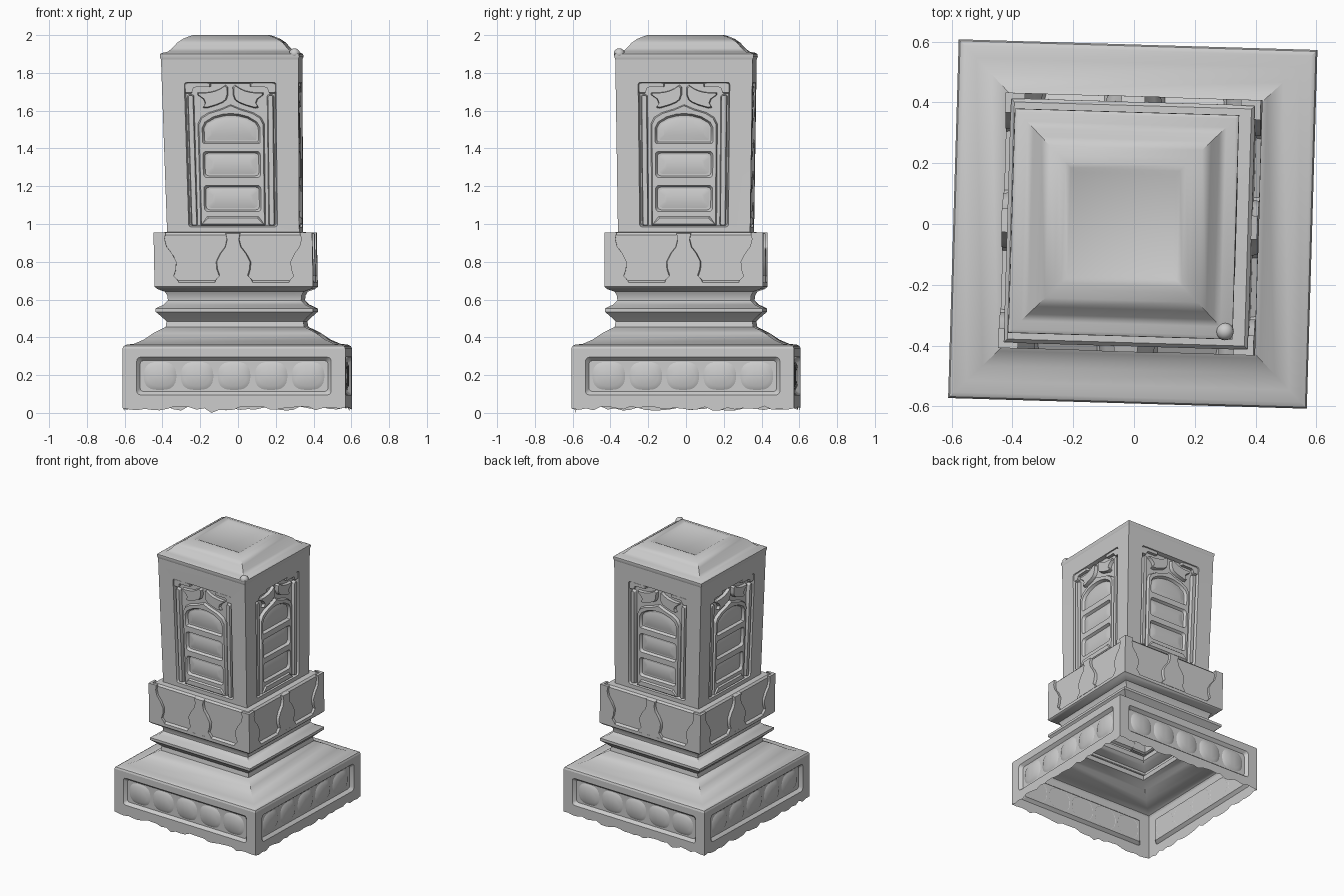
import bpy, bmesh, math, random
from mathutils import Matrix, Vector

if "Cube" in bpy.data.objects:
    bpy.data.objects.remove(bpy.data.objects["Cube"])

random.seed(4)
TURN = Matrix.Rotation(math.radians(-1.7), 3, 'Z')


def warp(p):
    # slight turn, lean and upward flare of the scanned pillar
    x, y, z = p
    s = 1 + 0.045 * (z - 1) if z > 0.96 else 1
    q = TURN @ Vector((x * s, y * s, z))
    q.x -= 0.004 + 0.03 * min(1, max(0, (z - 0.4) / 1.5))
    return q


def finish(name, bm, angle=38):
    bmesh.ops.remove_doubles(bm, verts=bm.verts, dist=0.0004)
    bmesh.ops.recalc_face_normals(bm, faces=bm.faces)
    for v in bm.verts:
        v.co = warp(v.co)
    me = bpy.data.meshes.new(name)
    bm.to_mesh(me)
    bm.free()
    ob = bpy.data.objects.new(name, me)
    bpy.context.collection.objects.link(ob)
    bpy.ops.object.select_all(action='DESELECT')
    ob.select_set(True)
    bpy.context.view_layer.objects.active = ob
    bpy.ops.object.shade_smooth_by_angle(angle=math.radians(angle))


def rect(u0, u1, z0, z1):
    return [(u0, z0), (u1, z0), (u1, z1), (u0, z1)]


def mirror(half):
    # closed symmetric outline from its right half, listed bottom to top
    return half + [(-u, z) for u, z in reversed(half) if abs(u) > 1e-6]


def flip(loop):
    return [(-u, z) for u, z in reversed(loop)]


def soften(loop, n=2, r=0.25):
    for _ in range(n):
        out = []
        for (a, b), (c, d) in zip(loop, loop[1:] + loop[:1]):
            out += [(a + (c - a) * r, b + (d - b) * r), (c + (a - c) * r, d + (b - d) * r)]
        loop = out
    return loop


def rounded(u0, u1, z0, z1, r=0.02):
    pts = []
    for cu, cz, a in ((u1 - r, z0 + r, -90), (u1 - r, z1 - r, 0),
                      (u0 + r, z1 - r, 90), (u0 + r, z0 + r, 180)):
        for i in range(4):
            t = math.radians(a + 30 * i)
            pts.append((cu + r * math.cos(t), cz + r * math.sin(t)))
    return pts


def shrink(loop, m):
    us, zs = [p[0] for p in loop], [p[1] for p in loop]
    cu, cz = (max(us) + min(us)) / 2, (max(zs) + min(zs)) / 2
    su = 1 - 2 * m / (max(us) - min(us))
    sz = 1 - 2 * m / (max(zs) - min(zs))
    return [(cu + (u - cu) * su, cz + (z - cz) * sz) for u, z in loop]


def ring(bm, loop, d, side):
    rot = Matrix.Rotation(side * math.pi / 2, 3, 'Z')
    return [bm.verts.new(rot @ Vector((u, -d, z))) for u, z in loop]


def panel(bm, loops, d, side):
    # flat sheet bounded by the first loop, the others are holes
    edges = []
    for loop in loops:
        vs = ring(bm, loop, d, side)
        edges += [bm.edges.new((vs[i - 1], vs[i])) for i in range(len(vs))]
    bmesh.ops.triangle_fill(bm, use_beauty=True, edges=edges)


def bridge(bm, a, b):
    for i in range(len(a)):
        bm.faces.new((a[i - 1], a[i], b[i], b[i - 1]))


def emboss(bm, loop, d0, d1, side, m=0.008, holes=()):
    # raised (d1 > d0) or sunk (d1 < d0) shape with sloping walls
    top = shrink(loop, m)
    bridge(bm, ring(bm, loop, d0, side), ring(bm, top, d1, side))
    panel(bm, [top] + list(holes), d1, side)


def loft(name, profile, cap=False):
    # stacked square rings
    bm = bmesh.new()
    rings = [[bm.verts.new((sx * h, sy * h, z)) for sx, sy in ((-1, -1), (1, -1), (1, 1), (-1, 1))]
             for h, z in profile]
    for a, b in zip(rings, rings[1:]):
        bridge(bm, a, b)
    if cap:
        bm.faces.new(rings[-1])
    finish(name, bm)


# plinth: ragged lower edge, sunk panels with five medallions per side
bm = bmesh.new()
for k in range(4):
    n = 30
    rag = [(-0.59 + 1.18 * i / n, 0.025 if i in (0, n) else random.uniform(0.012, 0.036)) for i in range(n + 1)]
    if k == 0:
        rag[12] = (rag[12][0], 0.0)
    hole = rounded(-0.515, 0.515, 0.095, 0.295)
    panel(bm, [rag + [(0.59, 0.34), (-0.59, 0.34)], hole], 0.59, k)
    emboss(bm, hole, 0.59, 0.568, k, 0.018)
finish("plinth", bm)
bm = bmesh.new()
for k in range(4):
    for i in range(5):
        c = (i - 2) * 0.196
        disc = soften(rounded(c - 0.088, c + 0.088, 0.12, 0.272, 0.06), 1)
        emboss(bm, disc, 0.567, 0.579, k, 0.022)
finish("plinth_medallions", bm)

# sloping shoulder, waist moulding and recessed band
loft("shoulder_and_waist", [
    (0.59, 0.34), (0.585, 0.353), (0.57, 0.361), (0.53, 0.366), (0.48, 0.388), (0.43, 0.423),
    (0.39, 0.444), (0.367, 0.455), (0.362, 0.485), (0.385, 0.507), (0.417, 0.535),
    (0.417, 0.553), (0.375, 0.573), (0.353, 0.595), (0.355, 0.62), (0.368, 0.642),
    (0.405, 0.655), (0.42, 0.668), (0.42, 0.69), (0.402, 0.7), (0.402, 0.942),
    (0.39, 0.955), (0.35, 0.957)])

# lotus leaves at the middle and corners of the band
bm = bmesh.new()
leaf = [(0.105, 0.685), (0.1, 0.7), (0.078, 0.725), (0.09, 0.76), (0.093, 0.8), (0.07, 0.845),
        (0.043, 0.88), (0.033, 0.92), (0.04, 0.955)]
corner = [(0.42, 0.68)] + [(0.42, 0.955)] + [(0.395 - u, z) for u, z in reversed(leaf)]
for k in range(4):
    emboss(bm, mirror(leaf), 0.4, 0.421, k, 0.006)
    for loop in (corner, flip(corner)):
        emboss(bm, loop, 0.4, 0.42, k, 0.0)
finish("band_leaves", bm)

# shaft walls with a sunk niche on every side
D, BACK, FRONT = 0.35, 0.322, 0.343
niche = rounded(-0.235, 0.235, 0.985, 1.75, 0.012)
bm = bmesh.new()
for k in range(4):
    panel(bm, [rect(-D, D, 0.955, 1.87), niche], D, k)
    emboss(bm, niche, D, BACK, k, 0.007)
finish("shaft", bm)

# niche: arched frame with three window panes and a sill
arch = mirror([(0.172, 0.99), (0.172, 1.53), (0.155, 1.565), (0.115, 1.59), (0.05, 1.61), (0, 1.632)])
panes = [rounded(-0.15, 0.15, 1.065, 1.205), rounded(-0.15, 0.15, 1.245, 1.385),
         mirror([(0.145, 1.425), (0.15, 1.435), (0.15, 1.51), (0.135, 1.54), (0.09, 1.568), (0.04, 1.582), (0, 1.585)])]
bm = bmesh.new()
for k in range(4):
    emboss(bm, arch, BACK, FRONT, k, 0.006, panes)
    for p in panes:
        emboss(bm, p, FRONT, BACK + 0.003, k, 0.01)
        emboss(bm, shrink(p, 0.02), BACK + 0.003, BACK + 0.009, k, 0.025)
    sill = [(-0.17, 0.992), (0.17, 0.992), (0.135, 1.04), (-0.135, 1.04)]
    emboss(bm, sill, FRONT, FRONT + 0.01, k, 0.008)
finish("niche_arch_and_panes", bm)

# slim columns beside the arch
bm = bmesh.new()
for k in range(4):
    for s in (-1, 1):
        emboss(bm, rounded(s * 0.205 - 0.017, s * 0.205 + 0.017, 0.99, 1.685, 0.01), BACK, 0.346, k, 0.005)
finish("niche_columns", bm)

# scrolled leaves and corner brackets above the arch
scroll = soften([(0.012, 1.745), (0.012, 1.665), (0.05, 1.635), (0.15, 1.605), (0.125, 1.65),
                 (0.185, 1.695), (0.12, 1.695), (0.06, 1.71)], 1)
bracket = soften([(0.1, 1.752), (0.1, 1.725), (0.19, 1.725), (0.2, 1.69), (0.237, 1.69), (0.237, 1.752)], 1, 0.12)
bm = bmesh.new()
for k in range(4):
    for loop in (scroll, flip(scroll), bracket, flip(bracket)):
        emboss(bm, loop, BACK, 0.345, k, 0.006)
finish("niche_scrolls", bm)

# cap: rolled lip, hollow slope and dished top
loft("cap", [(0.35, 1.87), (0.355, 1.885), (0.354, 1.9), (0.343, 1.906), (0.315, 1.912), (0.293, 1.93),
             (0.268, 1.96), (0.24, 1.98), (0.212, 1.992), (0.19, 2.0), (0.172, 1.994), (0.158, 1.986)], True)

# worn knob on the front right corner of the lip
bm = bmesh.new()
bmesh.ops.create_uvsphere(bm, u_segments=16, v_segments=8, radius=0.028,
                          matrix=Matrix.Translation((0.33, -0.33, 1.902)))
finish("corner_knob", bm, 60)
